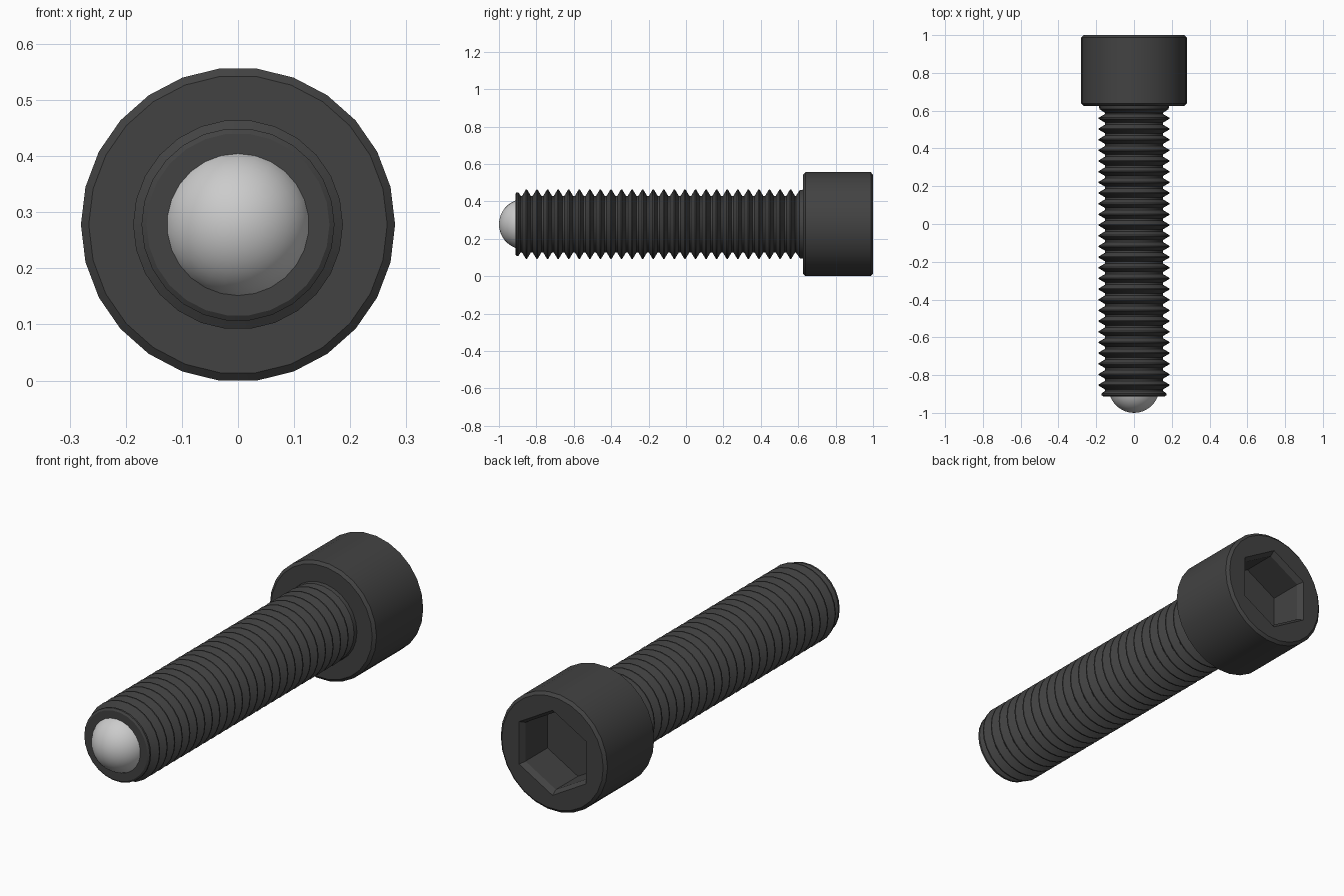
import bpy
import bmesh
from math import cos, sin, pi, radians

SIDES = 26
HEAD_R = 0.28
AXIS_Z = HEAD_R * cos(pi / SIDES)

cube = bpy.data.objects.get("Cube")
if cube:
    bpy.data.objects.remove(cube, do_unlink=True)


def material(name, value):
    mat = bpy.data.materials.new(name)
    mat.use_nodes = True
    color = (value, value, value, 1)
    mat.diffuse_color = color
    mat.node_tree.nodes["Principled BSDF"].inputs["Base Color"].default_value = color
    return mat


def ring(bm, r, y, sides=SIDES, start=0.0):
    """Loop of vertices around the screw axis, which runs along y."""
    angles = [start + 2 * pi * i / sides for i in range(sides)]
    return [bm.verts.new((r * cos(a), y, AXIS_Z + r * sin(a))) for a in angles]


def skin(bm, rings):
    for a, b in zip(rings, rings[1:]):
        n = len(a)
        for i in range(n):
            j = (i + 1) % n
            bm.faces.new((a[i], a[j], b[j], b[i]))


def loop_edges(bm, loop):
    return [bm.edges.get((v, loop[i - 1])) for i, v in enumerate(loop)]


def smooth(obj, mat):
    obj.data.materials.append(mat)
    bpy.ops.object.select_all(action='DESELECT')
    obj.select_set(True)
    bpy.context.view_layer.objects.active = obj
    bpy.ops.object.shade_smooth_by_angle(angle=radians(25))


def finish(bm, name, mat):
    bmesh.ops.recalc_face_normals(bm, faces=bm.faces[:])
    mesh = bpy.data.meshes.new(name)
    bm.to_mesh(mesh)
    bm.free()
    obj = bpy.data.objects.new(name, mesh)
    bpy.context.collection.objects.link(obj)
    smooth(obj, mat)


dark = material("dark_steel", 0.055)
bright = material("bright_steel", 0.6)

# Threaded shaft: chamfered tip, evenly spaced ridges, flared collar under the head
PITCH, FIRST, RIDGES = 0.0565, -0.853, 26
ROOT, CREST = 0.153, 0.187
profile = [(0.163, -0.912), (0.172, -0.906), (0.172, -0.897), (ROOT, -0.884)]
for k in range(RIDGES):
    y = FIRST + k * PITCH
    profile += [(ROOT, y - 0.023), (CREST, y - 0.003),
                (CREST, y + 0.003), (ROOT, y + 0.023)]
profile += [(ROOT, 0.588), (0.183, 0.608), (0.188, 0.64)]
bm = bmesh.new()
rings = [ring(bm, r, y) for r, y in profile]
skin(bm, rings)
bm.faces.new(rings[0])
bm.faces.new(rings[-1])
finish(bm, "threaded_shaft", dark)

# Cylindrical head with bevelled rims and a hexagonal socket
bm = bmesh.new()
outer = [ring(bm, r, y) for r, y in
         [(0.266, 0.626), (HEAD_R, 0.638), (HEAD_R, 0.988), (0.266, 1.0)]]
skin(bm, outer)
bm.faces.new(outer[0])
socket = [ring(bm, r, y, 6, pi / 6) for r, y in
          [(0.202, 1.0), (0.184, 0.975), (0.184, 0.81)]]
skin(bm, socket)
bm.faces.new(socket[-1])
bmesh.ops.triangle_fill(bm, use_beauty=True,
                        edges=loop_edges(bm, outer[-1]) + loop_edges(bm, socket[0]))
finish(bm, "socket_head", dark)

# Ball set into the tip
BALL_R = 0.135
bpy.ops.mesh.primitive_uv_sphere_add(
    segments=SIDES, ring_count=18, radius=BALL_R,
    location=(0, BALL_R - 1, AXIS_Z), rotation=(pi / 2, 0, 0))
ball = bpy.context.object
ball.name = "tip_ball"
smooth(ball, bright)
